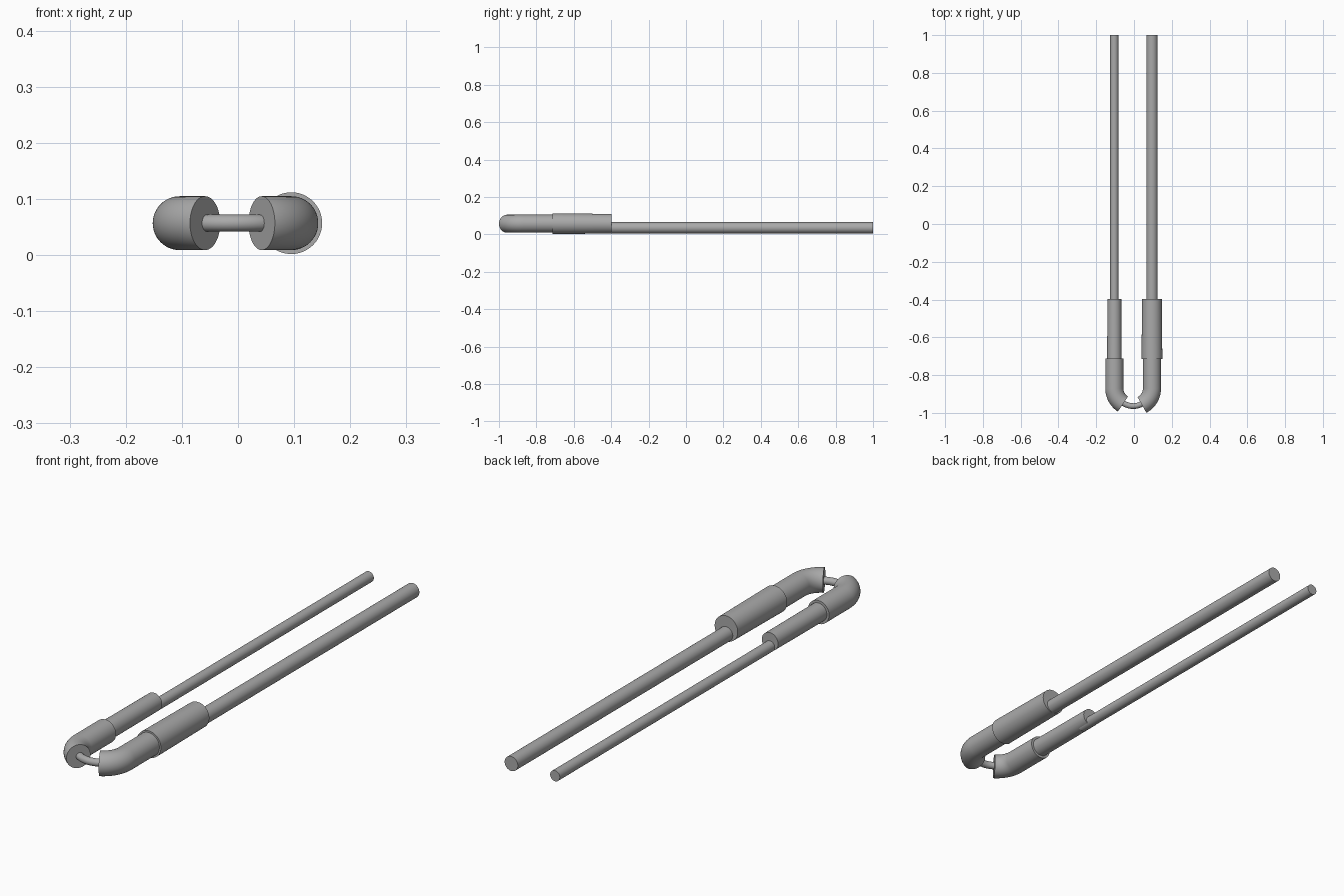
import bpy, bmesh
from math import sin, cos, pi, radians
from mathutils import Vector

cube = bpy.data.objects.get("Cube")
if cube:
    bpy.data.objects.remove(cube, do_unlink=True)

grey = bpy.data.materials.new("plain grey")
grey.use_nodes = True
colour = (0.4, 0.4, 0.4, 1)
grey.diffuse_color = colour
grey.node_tree.nodes["Principled BSDF"].inputs["Base Color"].default_value = colour

SIDES = 48
AXIS_Z = 0.057           # height of sleeves and bends
CENTRE = (-0.0045, -0.87)  # centre of the U bend
LEG = 0.0995             # distance of each leg from the centre line


def tube(name, path, start_radius, end_radius=None):
    """Capped round tube swept along a path that lies in a level plane."""
    end_radius = end_radius or start_radius
    points = [Vector(p) for p in path]
    last = len(points) - 1
    bm = bmesh.new()
    rings = []
    for i, p in enumerate(points):
        along = (points[min(i + 1, last)] - points[max(i - 1, 0)]).normalized()
        side = Vector((-along.y, along.x, 0))
        r = start_radius + (end_radius - start_radius) * i / last
        rings.append([bm.verts.new(p + side * r * cos(a) + Vector((0, 0, r * sin(a))))
                      for a in (2 * pi * k / SIDES for k in range(SIDES))])
    for a, b in zip(rings, rings[1:]):
        for k in range(SIDES):
            n = (k + 1) % SIDES
            bm.faces.new((a[k], a[n], b[n], b[k]))
    bm.faces.new(rings[0])
    bm.faces.new(rings[-1])
    bmesh.ops.recalc_face_normals(bm, faces=bm.faces)
    mesh = bpy.data.meshes.new(name)
    bm.to_mesh(mesh)
    bm.free()
    mesh.materials.append(grey)
    obj = bpy.data.objects.new(name, mesh)
    bpy.context.collection.objects.link(obj)
    bpy.ops.object.select_all(action='DESELECT')
    obj.select_set(True)
    bpy.context.view_layer.objects.active = obj
    bpy.ops.object.shade_smooth_by_angle(angle=radians(35))
    return obj


def arc(radius, start, end, steps=24):
    """Points on the U bend; 0 degrees is the +x leg, 90 is the front."""
    angles = [radians(start + (end - start) * i / steps) for i in range(steps + 1)]
    return [(CENTRE[0] + radius * cos(a), CENTRE[1] - radius * sin(a), AXIS_Z)
            for a in angles]


# Each leg: side, rod radius, rod height, sleeve radii, bend sweep
legs = (("left", 1, 0.030, 0.035, 0.055, 0.0525, 62),
        ("right", -1, 0.022, 0.038, 0.038, 0.037, 57))
for name, side, rod_r, rod_z, front_r, back_r, sweep in legs:
    x = CENTRE[0] + side * LEG
    tube(name + "_rod", [(x, -0.45, rod_z), (x, 1, rod_z)], rod_r)
    tube(name + "_sleeve", [(x, -0.715, AXIS_Z), (x, -0.397, AXIS_Z)], front_r, back_r)
    bend = arc(LEG, 0, sweep) if side > 0 else arc(LEG, 180, 180 - sweep)
    tube(name + "_bend", [(x, -0.713, AXIS_Z)] + bend, 0.048)

# Thin wire joining the two bends
tube("joining_wire", arc(0.094, 45, 135), 0.015)
